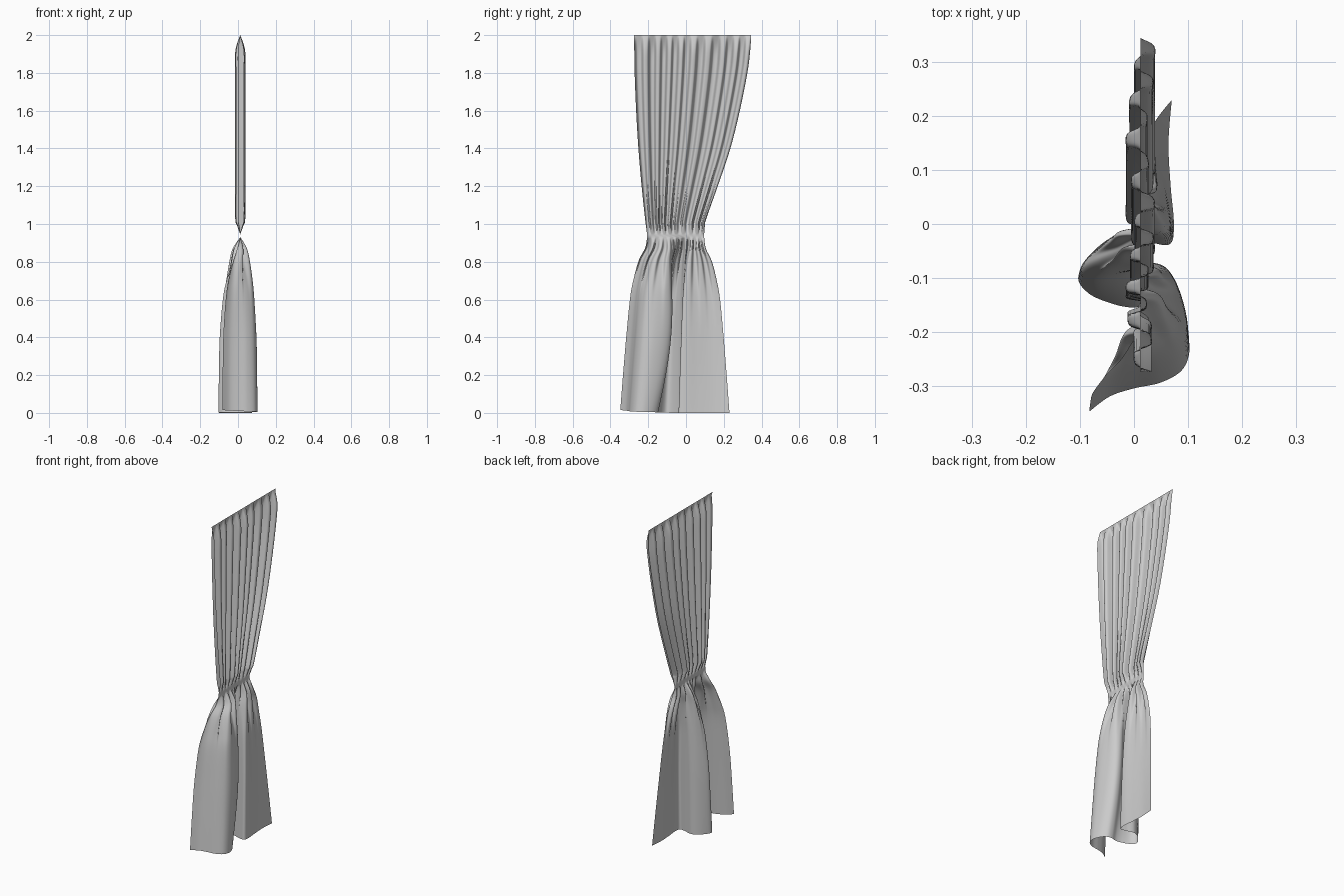
import bpy
import bmesh
import math

if "Cube" in bpy.data.objects:
    bpy.data.objects.remove(bpy.data.objects["Cube"])


def spline(points, steps):
    """Smooth Catmull-Rom samples through points of any dimension."""
    pts = [points[0]] + list(points) + [points[-1]]
    out = []
    for i in range(1, len(pts) - 2):
        for s in range(steps):
            t = s / steps
            out.append([0.5 * (2 * b + (c - a) * t + (2 * a - 5 * b + 4 * c - d) * t * t
                               + (3 * b - a - 3 * c + d) * t ** 3)
                        for a, b, c, d in zip(*pts[i - 1:i + 3])])
    out.append(list(points[-1]))
    return out


def resample(curve, n):
    """Evenly spaced points along a polyline."""
    dist = [0.0]
    for p, q in zip(curve, curve[1:]):
        dist.append(dist[-1] + math.dist(p, q))
    out, k = [], 0
    for i in range(n + 1):
        target = dist[-1] * i / n
        while k < len(curve) - 2 and dist[k + 1] < target:
            k += 1
        t = (target - dist[k]) / (dist[k + 1] - dist[k])
        out.append([a + (b - a) * t for a, b in zip(curve[k], curve[k + 1])])
    return out


COLS = 240
PLEATS = 9
MID_X = 0.012

# S-shaped hem seen from above
hem = resample(spline([
    (0.07, 0.23), (0.064, 0.15), (0.068, 0.07), (0.074, 0.0), (0.067, -0.037),
    (0.03, -0.034), (-0.02, -0.022), (-0.065, -0.045), (-0.103, -0.095),
    (-0.085, -0.128), (-0.04, -0.148), (0.0, -0.155), (0.035, -0.148),
    (0.065, -0.155), (0.09, -0.185), (0.103, -0.23), (0.09, -0.27),
    (0.05, -0.294), (0.0, -0.305), (-0.045, -0.32), (-0.083, -0.348)], 12), COLS)

# Upper panel: height, left edge, right edge, pleat depth
upper = spline([
    (2.0, -0.275, 0.345, 0.0), (1.92, -0.274, 0.34, 0.019), (1.8, -0.272, 0.325, 0.02),
    (1.6, -0.264, 0.285, 0.02), (1.4, -0.252, 0.235, 0.02), (1.2, -0.235, 0.168, 0.02),
    (1.03, -0.217, 0.108, 0.02), (0.99, -0.212, 0.1, 0.012), (0.945, -0.206, 0.096, 0.0)], 6)

# Lower skirt: height, small pleat depth, spread in x, spread in y
lower = spline([
    (0.93, 0.0, 0.0, 0.0), (0.87, 0.016, 0.3, 0.07), (0.8, 0.013, 0.5, 0.31),
    (0.7, 0.006, 0.7, 0.5), (0.6, 0.002, 0.82, 0.63), (0.4, 0.0, 0.94, 0.77),
    (0.2, 0.0, 0.98, 0.89), (0.0, 0.0, 1.0, 1.0)], 6)


def wave(u):
    """Uneven pleats with flattened crests and a wandering centre."""
    s = math.sin(2 * math.pi * (PLEATS * u + 0.15 * math.sin(9 * u)))
    return math.tanh(2 * s) / math.tanh(2) * 0.95 + 0.4 * math.sin(13 * u + 1)


rows = []
for z, left, right, depth in upper:
    rows.append([(MID_X + depth * wave(j / COLS), right + (left - right) * j / COLS, z)
                 for j in range(COLS + 1)])
for z, depth, fx, fy in lower:
    row = []
    drop = 1 - z / 0.93
    for j, (hx, hy) in enumerate(hem):
        u = j / COLS
        # the back fold is gathered tighter at the tie
        ty = 0.096 - 0.302 * u * (1 - 0.15 * math.sin(math.pi * u) ** 2)
        # the free edge at the back hangs flatter, the front fold runs diagonally
        flat = max(0.0, 1 - u / 0.28)
        spread = fx + (drop - fx) * flat
        slant = 0.055 * math.sin(math.pi * drop) * math.exp(-((u - 0.66) / 0.1) ** 2)
        lift = 0.015 * u ** 4 * fx
        row.append((MID_X + (hx - MID_X) * spread + depth * wave(u),
                    ty + (hy - ty) * fy + slant, z + lift))
    rows.append(row)

# Curtain cloth, one continuous sheet pinched at the tie
bm = bmesh.new()
grid = [[bm.verts.new(p) for p in row] for row in rows]
for a, b in zip(grid, grid[1:]):
    for j in range(COLS):
        bm.faces.new((a[j], a[j + 1], b[j + 1], b[j])).smooth = True
bmesh.ops.recalc_face_normals(bm, faces=bm.faces)
mesh = bpy.data.meshes.new("curtain")
bm.to_mesh(mesh)
bm.free()
curtain = bpy.data.objects.new("curtain", mesh)
bpy.context.collection.objects.link(curtain)
